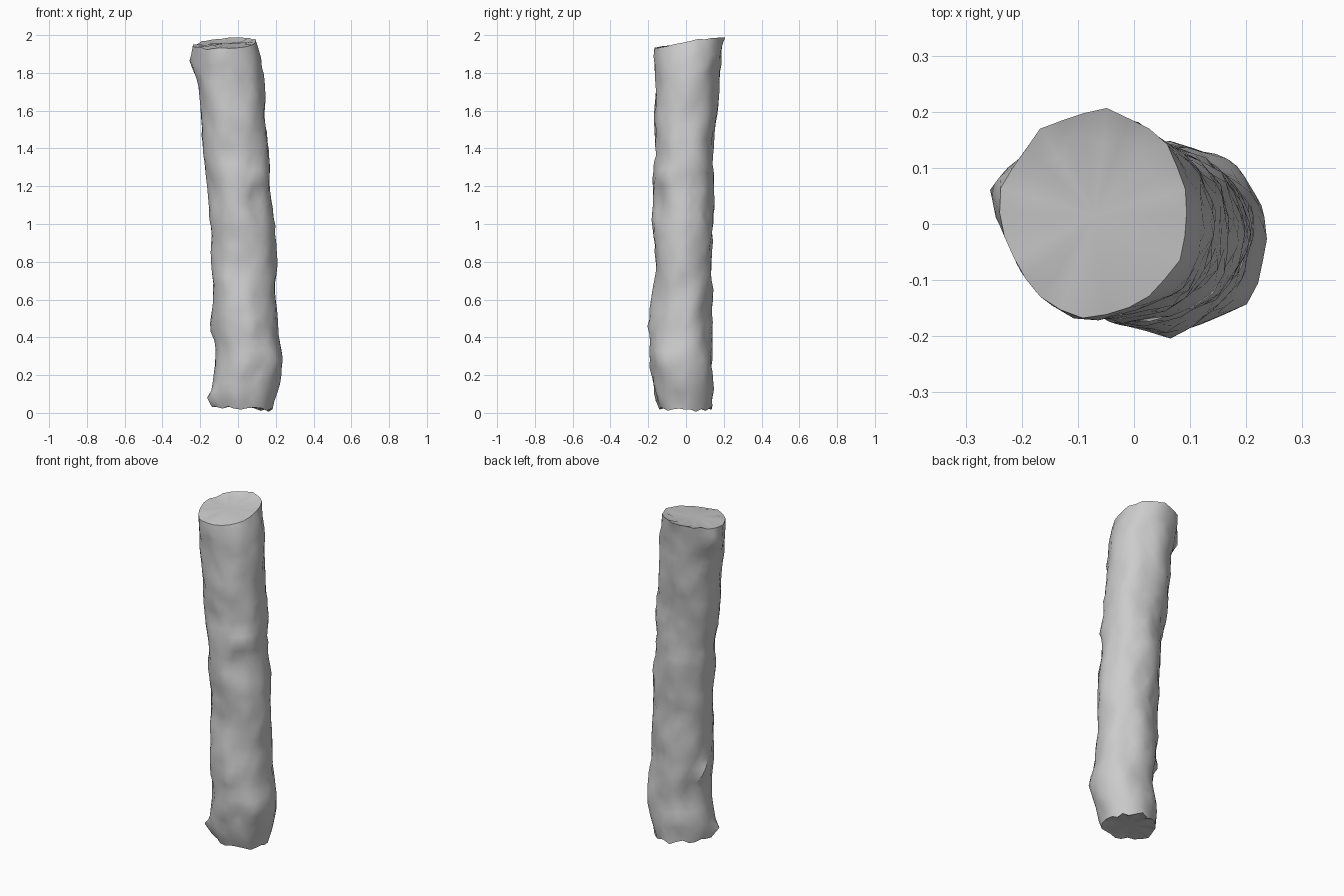
import bpy, bmesh, math
from mathutils import Vector, noise

cube = bpy.data.objects.get("Cube")
if cube:
    bpy.data.objects.remove(cube)

SIDES, RINGS = 26, 44

# Trunk outline: height, right edge, left edge, front edge, back edge
PROFILE = [
    (0.0, -.12, .19, -.14, .13), (.1, -.13, .215, -.175, .14),
    (.25, -.12, .245, -.195, .14), (.4, -.125, .215, -.185, .135),
    (.6, -.135, .2, -.18, .14), (.8, -.145, .2, -.165, .135),
    (1.0, -.15, .195, -.175, .14), (1.2, -.16, .175, -.17, .14),
    (1.4, -.185, .165, -.16, .15), (1.6, -.2, .145, -.17, .165),
    (1.8, -.215, .13, -.172, .175), (1.92, -.235, .12, -.165, .19),
    (2.0, -.24, .1, -.16, .2),
]

# Bark lumps and dents: azimuth, height, push, angular width, half height
LUMPS = [
    (200, .04, .05, 14, .05), (165, .43, .03, 14, .04),
    (-45, 1.28, .022, 22, .05), (-62, 1.16, -.02, 16, .09),
    (165, 1.91, .025, 14, .05), (-60, .62, -.018, 14, .08),
    (-85, .45, .015, 16, .06), (-70, .22, -.018, 16, .06),
    (-100, 1.72, -.014, 16, .1), (100, 1.1, .012, 20, .08),
    (140, .3, -.018, 14, .12),
]


def outline(z):
    """Interpolate the trunk edges at a height."""
    for a, b in zip(PROFILE, PROFILE[1:]):
        if z <= b[0]:
            t = (z - a[0]) / (b[0] - a[0])
            return [p + (q - p) * t for p, q in zip(a[1:], b[1:])]
    return PROFILE[-1][1:]


def bark_point(angle, z, end_low, end_high):
    """Surface point with rough bark and local lumps."""
    x0, x1, y0, y1 = outline(z)
    c, s = math.cos(angle), math.sin(angle)
    push = noise.noise(Vector((c * 1.6, s * 1.6, z * 5))) * .014
    push += noise.noise(Vector((c * 4, s * 4, z * 11 + 7))) * .009
    for az, height, amount, width, tall in LUMPS:
        turn = (math.degrees(angle) - az + 180) % 360 - 180
        push += amount * math.exp(-(turn / width) ** 2 - ((z - height) / tall) ** 2)
    x = (x0 + x1) / 2 + c * ((x1 - x0) / 2 + push)
    y = (y0 + y1) / 2 + s * ((y1 - y0) / 2 + push)
    return Vector((x, y, end_low + (end_high - end_low) * z / 2))


def cap(bm, ring, centre, dip, flip):
    """Close an end with an inner ring and a centre fan."""
    inner = []
    for i, v in enumerate(ring):
        p = v.co.lerp(centre, .22 if i % 3 else .35)
        p.z = v.co.z * .45 + centre.z * .55 + dip
        inner.append(bm.verts.new(p))
    mid = bm.verts.new(centre)
    for i in range(SIDES):
        j = (i + 1) % SIDES
        for loop in ((ring[i], ring[j], inner[j], inner[i]), (inner[i], inner[j], mid)):
            bm.faces.new(loop[::-1] if flip else loop)


bm = bmesh.new()
rings = []
for r in range(RINGS + 1):
    ring = []
    for i in range(SIDES):
        a = math.tau * (i + .5 * (r % 2)) / SIDES
        c, s = math.cos(a), math.sin(a)
        # Ragged, sloping ends
        jag = noise.noise(Vector((c * 5, s * 5, 3)))
        top = 1.956 + .028 * s + .012 * c + .018 * jag
        bottom = .025 - .008 * c + .02 * noise.noise(Vector((c * 3, s * 3, 9)))
        ring.append(bm.verts.new(bark_point(a, 2 * r / RINGS, bottom, top)))
    rings.append(ring)

# Triangulated bark between staggered rings
for r in range(RINGS):
    lo, hi = rings[r], rings[r + 1]
    for i in range(SIDES):
        j = (i + 1) % SIDES
        if r % 2:
            tris = ((lo[i], lo[j], hi[j]), (lo[i], hi[j], hi[i]))
        else:
            tris = ((lo[i], lo[j], hi[i]), (lo[j], hi[j], hi[i]))
        for t in tris:
            bm.faces.new(t)

# Cut ends
cap(bm, rings[-1], Vector((-.07, .015, 1.955)), -.004, False)
cap(bm, rings[0], Vector((.035, 0, .03)), .004, True)
bmesh.ops.recalc_face_normals(bm, faces=bm.faces)

mesh = bpy.data.meshes.new("log_trunk")
bm.to_mesh(mesh)
bm.free()
trunk = bpy.data.objects.new("log_trunk", mesh)
bpy.context.collection.objects.link(trunk)

# Plain grey wood
grey = bpy.data.materials.new("plain_grey")
grey.use_nodes = True
colour = (.6, .6, .6, 1)
grey.diffuse_color = colour
for node in grey.node_tree.nodes:
    if node.type == 'BSDF_PRINCIPLED':
        node.inputs["Base Color"].default_value = colour
mesh.materials.append(grey)

bpy.ops.object.select_all(action='DESELECT')
trunk.select_set(True)
bpy.context.view_layer.objects.active = trunk
bpy.ops.object.shade_smooth_by_angle(angle=math.radians(40))
